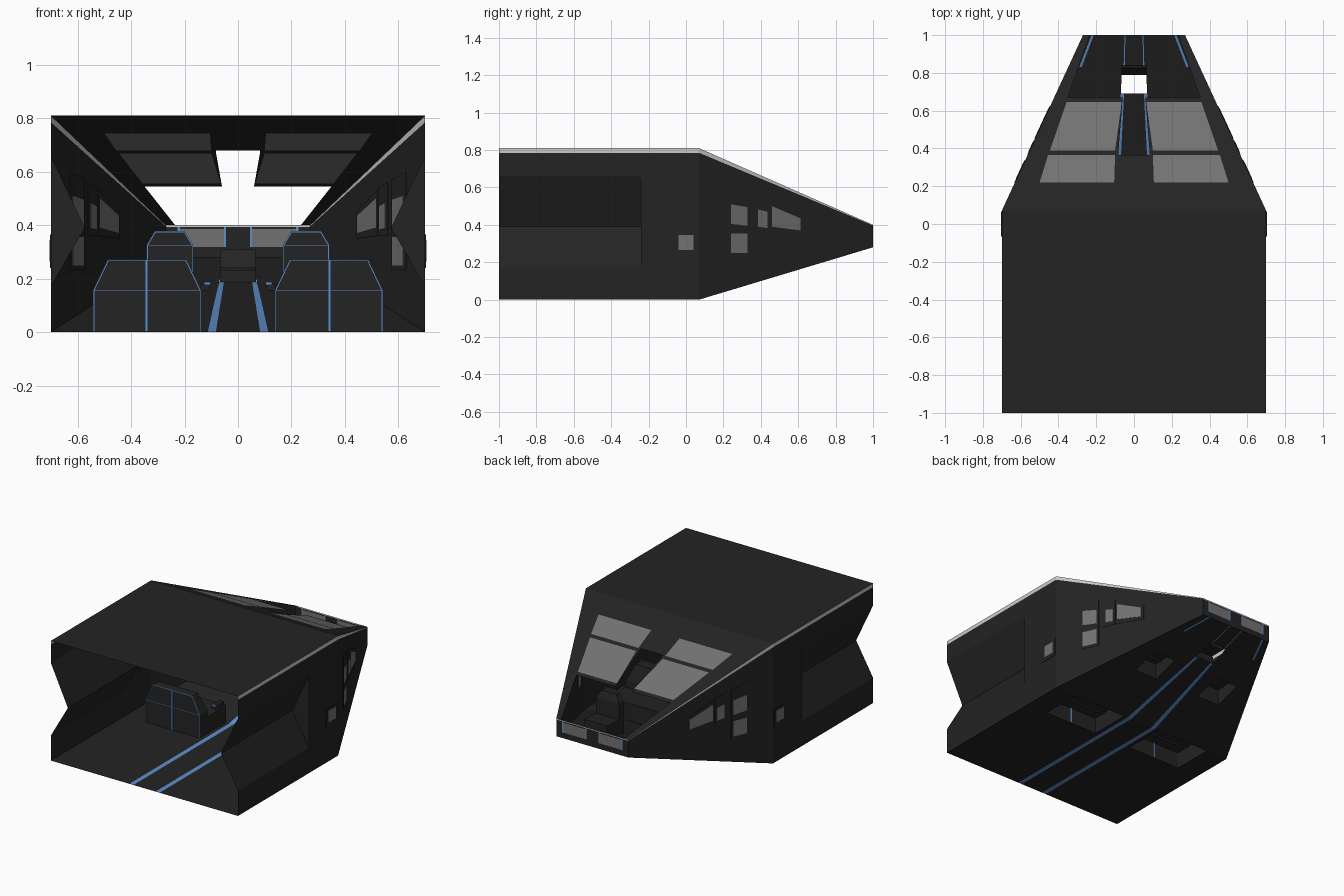
import bpy, bmesh
from mathutils import Vector

if "Cube" in bpy.data.objects:
    bpy.data.objects.remove(bpy.data.objects["Cube"])


def material(name, rgb):
    m = bpy.data.materials.new(name)
    m.diffuse_color = (*rgb, 1)
    m.use_nodes = True
    m.node_tree.nodes["Principled BSDF"].inputs["Base Color"].default_value = m.diffuse_color
    return m


HULL, GLASS, BLUE, LIGHT = 0, 1, 2, 3
MATS = [material("charcoal", (0.017, 0.017, 0.017)), material("grey glass", (0.17, 0.17, 0.17)),
        material("blue trim", (0.11, 0.28, 0.6)), material("pale grey", (0.6, 0.6, 0.6))]


def finish(name, bm):
    me = bpy.data.meshes.new(name)
    bmesh.ops.remove_doubles(bm, verts=bm.verts, dist=1e-5)
    bm.to_mesh(me)
    bm.free()
    for m in MATS:
        me.materials.append(m)
    ob = bpy.data.objects.new(name, me)
    bpy.context.collection.objects.link(ob)
    return ob


def sheet(name, grid, rule, out):
    """Surface through a grid of points; rule(i, j) gives the colour, or None for a hole."""
    bm = bmesh.new()
    vs = [[bm.verts.new(p) for p in row] for row in grid]
    for i in range(len(grid) - 1):
        for j in range(len(grid[0]) - 1):
            m = rule(i, j)
            if m is not None:
                f = bm.faces.new((vs[i][j], vs[i][j + 1], vs[i + 1][j + 1], vs[i + 1][j]))
                f.material_index = m
    bm.normal_update()
    total = sum((f.normal * f.calc_area() for f in bm.faces), Vector())
    if total.dot(Vector(out)) < 0:
        bmesh.ops.reverse_faces(bm, faces=bm.faces[:])
    return finish(name, bm)


def loft(name, rings, mat=HULL, closed=False):
    """Skin through rings of points, capped at the far end."""
    bm = bmesh.new()
    vs = [[bm.verts.new(p) for p in r] for r in rings]
    n = len(rings[0])
    for a, b in zip(vs, vs[1:]):
        for k in range(n):
            bm.faces.new((a[k], a[(k + 1) % n], b[(k + 1) % n], b[k]))
    bm.faces.new(vs[-1])
    if closed:
        bm.faces.new(vs[0][::-1])
    bmesh.ops.recalc_face_normals(bm, faces=bm.faces[:])
    for f in bm.faces:
        f.material_index = mat
    return finish(name, bm)


def bar(name, p, q, w=0.006):
    """Thin square trim from p to q."""
    p, q = Vector(p), Vector(q)
    d = (q - p).normalized()
    u = d.cross(Vector((0, 1, 0))).normalized() * w / 2
    v = d.cross(u).normalized() * w / 2
    ring = lambda c: [c + u + v, c + u - v, c - u - v, c - u + v]
    return loft(name, [ring(p), ring(q)], BLUE, True)


def both(row):
    return [-x for x in row] + list(row[::-1])


def t(y):
    return max(0, (y - 0.07) / 0.93)


def half(y):
    return 0.7 - 0.43 * t(y)


def low(y):
    return 0.28 * t(y)


def high(y):
    return 0.81 - 0.41 * t(y)


# Floor: columns are edge, seat outer, seat inner, stripe outer, stripe inner
floor = [(-1, .54, .14, .113, .083), (-.21, .54, .14, .113, .083), (.07, .54, .14, .113, .083),
         (.42, .34, .17, .090, .066), (.60, .34, .17, .077, .057), (.69, .33, .17, .070, .053),
         (.79, .30, .27, .065, .052), (.83, .29, .277, .055, .049), (1, .225, .213, .050, .045)]


def floor_rule(i, j):
    c = min(j, 8 - j)
    if (c == 1 and i in (1, 3)) or (c >= 3 and i in (5, 6)):
        return None
    if (c == 3 and i < 5) or (c in (1, 3) and i == 7):
        return BLUE
    return HULL


sheet("floor", [[(x, r[0], low(r[0])) for x in both([half(r[0]), *r[1:]])] for r in floor],
      floor_rule, (0, 0, -1))

# Roof: columns are edge, window outer, window inner, centre slot
roof = [(-1, .5, .105, .09), (.07, .5, .105, .09), (.22, .5, .105, .09), (.365, .455, .1, .083),
        (.39, .445, .1, .082), (.645, .357, .065, .062), (.67, .35, .065, .06), (1, .235, .05, .04)]


def roof_rule(i, j):
    c = min(j, 6 - j)
    if (c >= 1 and i == 6) or (c == 3 and i >= 3):
        return None
    return GLASS if c == 1 and i in (2, 4) else HULL


sheet("roof", [[(x, r[0], high(r[0])) for x in both([half(r[0]), *r[1:]])] for r in roof],
      roof_rule, (0, 0, 1))

# Nose plate with two windows and blue uprights
nose_x = both([.27, .226, .216, .052, .045])
sheet("nose_plate", [[(x, 1, z) for x in nose_x] for z in (.28, .318, .385, .393, .40)],
      lambda i, j: LIGHT if i == 3 else HULL if i == 0 else
      {1: BLUE, 3: BLUE, 2: GLASS if i == 1 else HULL}.get(min(j, 8 - j), HULL), (0, 1, 0))

# Centre foot panel and the lip before the floor opening
sheet("centre_panel", [[(-.065, y, z), (.065, y, z)] for y, z in ((.79, .24), (.825, .31), (.84, .232))],
      lambda i, j: HULL, (0, -1, 0))
sheet("floor_lip", [[(-.068, y, z), (.068, y, z)] for y, z in ((.69, .187), (.692, .232))],
      lambda i, j: HULL, (0, -1, 0))

SIDE_WINDOWS = [  # frame flag, then corners in y and z
    (1, [(-.065, .24), (.065, .24), (.065, .365), (-.065, .365)]),
    (0, [(-.04, .265), (.04, .265), (.04, .345), (-.04, .345)]),
    (1, [(.22, .235), (.34, .235), (.34, .57), (.22, .60)]),
    (0, [(.24, .25), (.328, .25), (.328, .355), (.24, .355)]),
    (0, [(.24, .405), (.328, .395), (.328, .495), (.24, .51)]),
    (1, [(.37, .36), (.445, .36), (.445, .54), (.37, .56)]),
    (0, [(.385, .39), (.435, .383), (.435, .47), (.385, .483)]),
    (1, [(.45, .36), (.625, .35), (.625, .45), (.45, .53)]),
    (0, [(.46, .39), (.612, .37), (.612, .435), (.46, .50)])]


def seat(s, x0, x1, y0, y1, top, hip, inset, mid):
    """Hollow seat: cushion plus tapering backrest with blue piping on the rear."""
    a, b = low(y0), low(y1)
    d = (y1 - y0) * .3

    def ring(xa, xb, ya, yb, za, zb):
        return [(s * xa, ya, za), (s * xb, ya, za), (s * xb, yb, zb), (s * xa, yb, zb)]
    cz = a + .4 * (top - a)
    loft("seat_cushion", [ring(x0, x1, y0, y1, a, b), ring(x0, x1, y0, y1, cz, cz + .01)])
    loft("seat_back", [ring(x0, x1, y0, y0 + d, cz - .01, cz - .01),
                       ring(x0, x1, y0, y0 + d, hip, hip),
                       ring(x0 + inset, x1 - inset, y0, y0 + d * .7, top, top)])
    y = y0 - .002
    path = [(x0, a + .002), (x0, hip), (x0 + inset, top), (x1 - inset, top), (x1, hip), (x1, a + .002)]
    for (xa, za), (xb, zb) in zip(path, path[1:]):
        bar("seat_piping", (s * xa, y, za), (s * xb, y, zb), .005)
    bar("seat_seam", (s * x0, y, hip), (s * x1, y, hip), .003)
    if mid:
        bar("seat_split", (s * mid, y, a + .003), (s * mid, y, top), .011)


for s in (-1, 1):
    # Side wall with a wedge groove and a pale top band
    rows = [(-1, 1), (-.24, 1), (-.24, 0), (.07, 0), (1, 0)]
    wall = [[(s * (half(y) - (.127 * g if k == 2 else 0)), y,
              low(y) + z / .81 * (high(y) - low(y)))
             for k, z in enumerate((0, .17, .39, .66, .785, .81))] for y, g in rows]
    bm_rule = lambda i, j: (None if i == 1 and j not in (1, 2) else LIGHT if j == 4 else HULL)
    sheet("side_wall", wall, bm_rule, (s, 0, 0))

    # Side windows and frames, seen from both sides
    for frame, pts in SIDE_WINDOWS:
        h = .003 if frame else .0045
        loft("window_frame" if frame else "side_window",
             [[(s * (half(y) + o), y, z) for y, z in pts] for o in (-h, h)],
             HULL if frame else GLASS, True)

    # Rear bench and front single seat
    seat(s, .14, .54, -.21, .07, .27, .155, .055, .342)
    seat(s, .17, .34, .42, .60, .375, .325, .03, None)

    # Small hand control beside the bench
    loft("hand_control", [[(s * x, y, z) for x, y in ((.105, -.09), (.14, -.09), (.14, 0), (.105, 0))]
                          for z in (.155, .178)], HULL, True)
    bar("control_trim", (s * .102, -.092, .182), (s * .128, -.092, .182), .012)
